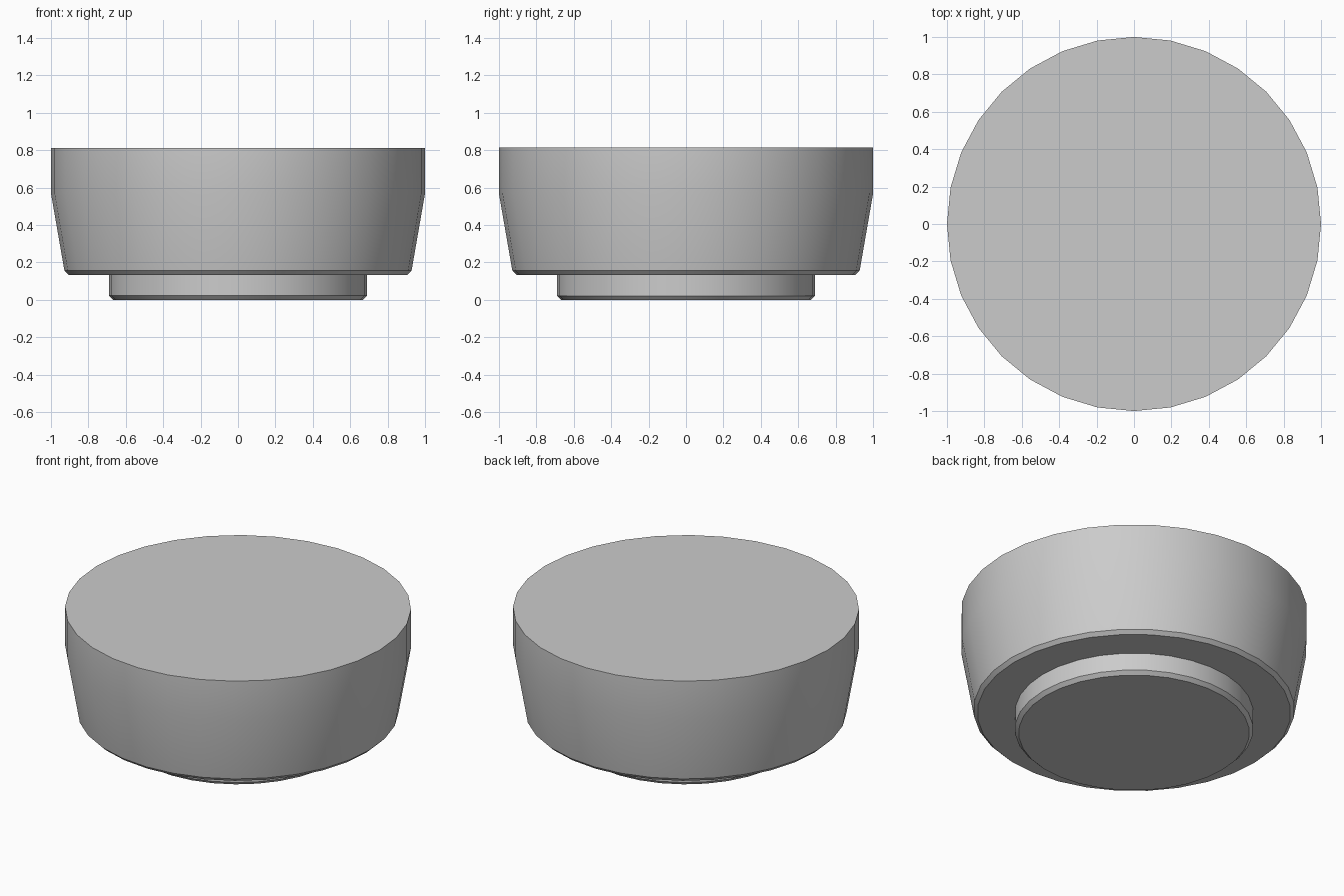
import bpy
import bmesh
from math import cos, sin, radians, tau

cube = bpy.data.objects.get("Cube")
if cube:
    bpy.data.objects.remove(cube, do_unlink=True)

SIDES = 32

grey = bpy.data.materials.new("light grey")
grey.use_nodes = True
grey.diffuse_color = (0.6, 0.6, 0.6, 1)
grey.node_tree.nodes["Principled BSDF"].inputs["Base Color"].default_value = grey.diffuse_color


def turned(name, profile, cap_top=True):
    """Turn a (radius, height) profile, listed bottom to top, into a solid."""
    bm = bmesh.new()
    rings = [[bm.verts.new((r * cos(tau * i / SIDES), r * sin(tau * i / SIDES), z))
              for i in range(SIDES)] for r, z in profile]
    for low, high in zip(rings, rings[1:]):
        for i in range(SIDES):
            j = (i + 1) % SIDES
            bm.faces.new((low[i], low[j], high[j], high[i]))
    bm.faces.new(rings[0][::-1])
    if cap_top:
        bm.faces.new(rings[-1])
    mesh = bpy.data.meshes.new(name)
    bm.to_mesh(mesh)
    bm.free()
    mesh.materials.append(grey)
    obj = bpy.data.objects.new(name, mesh)
    bpy.context.collection.objects.link(obj)
    bpy.ops.object.select_all(action="DESELECT")
    obj.select_set(True)
    bpy.context.view_layer.objects.active = obj
    bpy.ops.object.shade_smooth_by_angle(angle=radians(30))
    return obj


# Narrow foot with a chamfered lower rim, meeting the underside of the body
turned("foot", [(0.667, 0), (0.689, 0.022), (0.689, 0.134)], cap_top=False)

# Wide body: chamfered rim, tapered lower wall, straight upper wall, flat top
turned("body", [(0.906, 0.134), (0.928, 0.156), (1, 0.57), (1, 0.813)])
